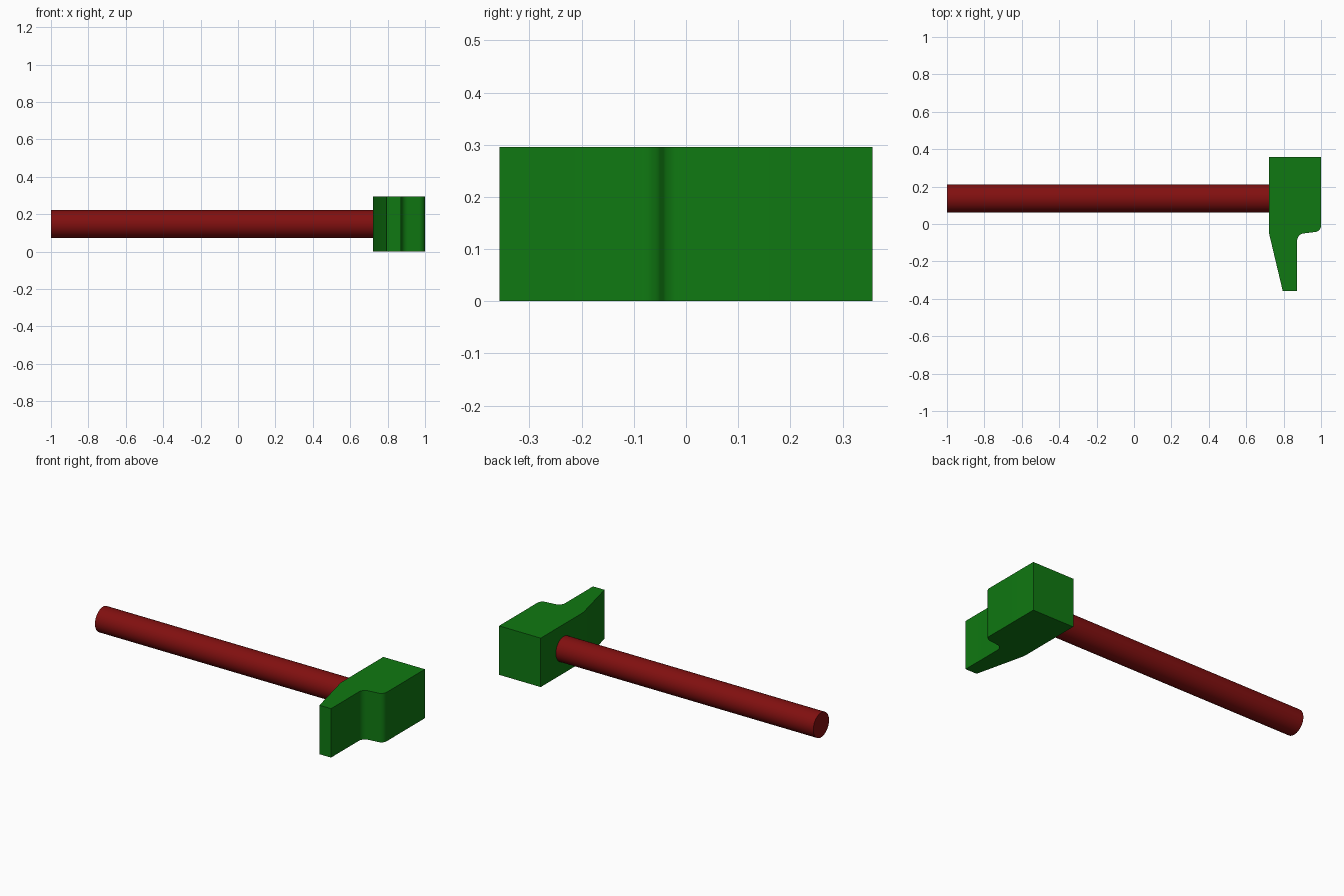
import bpy, bmesh, math
from mathutils import Vector

cube = bpy.data.objects.get("Cube")
if cube:
    bpy.data.objects.remove(cube)


def material(name, rgb):
    mat = bpy.data.materials.new(name)
    mat.use_nodes = True
    mat.diffuse_color = (*rgb, 1)
    mat.node_tree.nodes["Principled BSDF"].inputs["Base Color"].default_value = (*rgb, 1)
    return mat


def arc(cx, cy, rx, ry, start, end, steps=8):
    angles = [math.radians(start + (end - start) * i / steps) for i in range(steps + 1)]
    return [(cx + rx * math.cos(a), cy + ry * math.sin(a)) for a in angles]


def smooth(obj):
    bpy.ops.object.select_all(action="DESELECT")
    obj.select_set(True)
    bpy.context.view_layer.objects.active = obj
    bpy.ops.object.shade_smooth_by_angle(angle=math.radians(30))


HEIGHT = 0.296
green = material("green", (0.005, 0.19, 0.006))
red = material("dark red", (0.22, 0.005, 0.005))

# Hammer head: outline with a rounded step and a tapering peen, extruded upward
outline = [(0.722, -0.05), (0.795, -0.357), (0.872, -0.357)]
outline += arc(0.912, -0.09, 0.04, 0.04, 180, 95)
outline += arc(0.965, -0.008, 0.035, 0.035, -85, 0)
outline += [(1.0, 0.357), (0.722, 0.357)]
bm = bmesh.new()
base = bm.faces.new([bm.verts.new((x, y, 0)) for x, y in outline])
top = bmesh.ops.extrude_face_region(bm, geom=[base])["geom"]
bmesh.ops.translate(bm, vec=Vector((0, 0, HEIGHT)),
                    verts=[v for v in top if isinstance(v, bmesh.types.BMVert)])
bmesh.ops.recalc_face_normals(bm, faces=bm.faces)
mesh = bpy.data.meshes.new("hammer_head")
bm.to_mesh(mesh)
bm.free()
head = bpy.data.objects.new("hammer_head", mesh)
bpy.context.collection.objects.link(head)
mesh.materials.append(green)
smooth(head)

# Handle: round bar running into the side of the head
x0, x1 = -1.0, 0.74
bpy.ops.mesh.primitive_cylinder_add(vertices=48, radius=0.075, depth=x1 - x0,
                                    location=((x0 + x1) / 2, 0.137, HEIGHT / 2),
                                    rotation=(0, math.pi / 2, 0))
handle = bpy.context.object
handle.name = "handle"
handle.data.materials.append(red)
smooth(handle)
